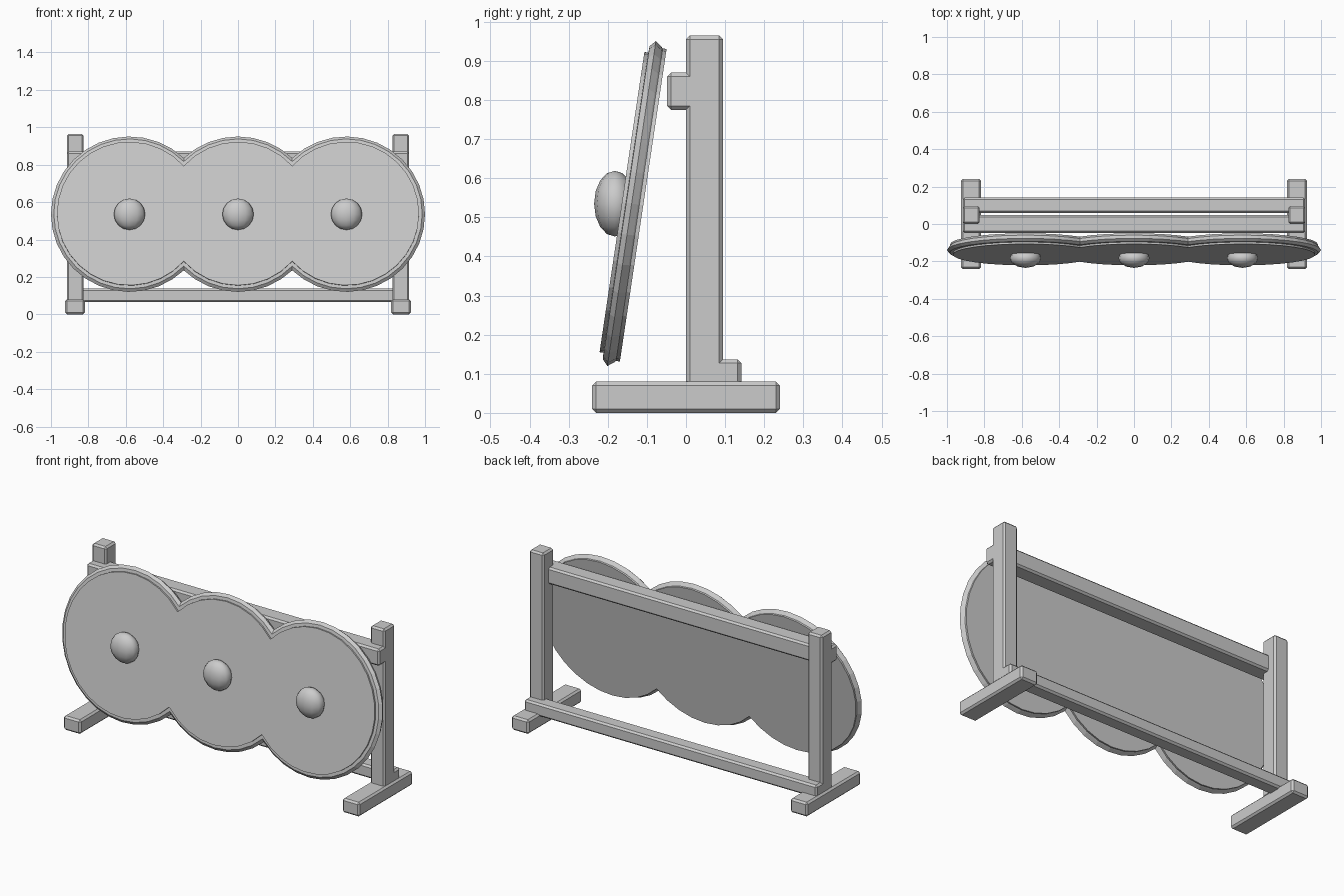
import bpy, bmesh, math
from mathutils import Matrix, Vector

if "Cube" in bpy.data.objects:
    bpy.data.objects.remove(bpy.data.objects["Cube"])

grey = bpy.data.materials.new("plain grey")
grey.diffuse_color = (0.6, 0.6, 0.6, 1)
grey.use_nodes = True
grey.node_tree.nodes["Principled BSDF"].inputs["Base Color"].default_value = grey.diffuse_color

TILT = math.radians(-8.5)          # board leans back at the top
CENTRE = Vector((0, -0.137, 0.535))
SPACING = 0.58                     # distance between disc centres


def finish(name, bm):
    bmesh.ops.recalc_face_normals(bm, faces=bm.faces)
    mesh = bpy.data.meshes.new(name)
    bm.to_mesh(mesh)
    bm.free()
    mesh.materials.append(grey)
    obj = bpy.data.objects.new(name, mesh)
    bpy.context.collection.objects.link(obj)
    return obj


def beam(name, x, y, z, bevel=0.01):
    """Chamfered timber between the given (low, high) limits."""
    bm = bmesh.new()
    bmesh.ops.create_cube(bm, size=1)
    size = [b - a for a, b in (x, y, z)]
    mid = [(a + b) / 2 for a, b in (x, y, z)]
    bmesh.ops.scale(bm, vec=size, verts=bm.verts)
    bmesh.ops.translate(bm, vec=mid, verts=bm.verts)
    bmesh.ops.bevel(bm, geom=bm.edges[:], offset=bevel, segments=1, affect='EDGES')
    return finish(name, bm)


def arc(cx, r, start, end, steps):
    """Points along an arc, leaving out the last one."""
    return [(cx + r * math.cos(start + (end - start) * i / steps),
             r * math.sin(start + (end - start) * i / steps)) for i in range(steps)]


def triple_outline(r):
    """Outline of three overlapping circles, counter-clockwise."""
    a = math.acos(SPACING / 2 / r)
    pi = math.pi
    return (arc(SPACING, r, a - pi, pi - a, 24) + arc(0, r, a, pi - a, 8)
            + arc(-SPACING, r, a, 2 * pi - a, 24) + arc(0, r, pi + a, 2 * pi - a, 8))


def triple_board(name, profile):
    """Loft the outline through (depth, radius) steps, with both ends capped."""
    bm = bmesh.new()
    rings = [[bm.verts.new((x, -n, z)) for x, z in triple_outline(r)] for n, r in profile]
    count = len(rings[0])
    for a, b in zip(rings, rings[1:]):
        for i in range(count):
            j = (i + 1) % count
            bm.faces.new((a[i], a[j], b[j], b[i]))
    bm.faces.new(rings[0])
    bm.faces.new(rings[-1])
    bm.transform(Matrix.Translation(CENTRE) @ Matrix.Rotation(TILT, 4, 'X'))
    return finish(name, bm)


# Two end frames: foot and post
for side, s in (("left", -1), ("right", 1)):
    beam(side + "_foot", sorted((s * 0.818, s * 0.925)), (-0.24, 0.24), (0, 0.08))
    beam(side + "_post", sorted((s * 0.825, s * 0.915)), (0, 0.095), (0.07, 0.965))

# Cross rails
beam("top_rail", (-0.915, 0.915), (-0.048, 0.048), (0.775, 0.87))
beam("bottom_rail", (-0.915, 0.915), (0.06, 0.142), (0.065, 0.137))

# Leaning board of three joined discs with a ridged rim
triple_board("target_board", [(0.027, 0.388), (0.017, 0.388), (0.016, 0.405),
                              (0.002, 0.42), (-0.014, 0.408), (-0.018, 0.404),
                              (-0.028, 0.404)])

# Domed bosses
for name, x in (("left_boss", -SPACING), ("centre_boss", 0), ("right_boss", SPACING)):
    bm = bmesh.new()
    bmesh.ops.create_uvsphere(bm, u_segments=12, v_segments=8, radius=1)
    bmesh.ops.scale(bm, vec=(0.084, 0.053, 0.084), verts=bm.verts)
    bmesh.ops.translate(bm, vec=(x, -0.182, 0.535), verts=bm.verts)
    for f in bm.faces:
        f.smooth = True
    finish(name, bm)
